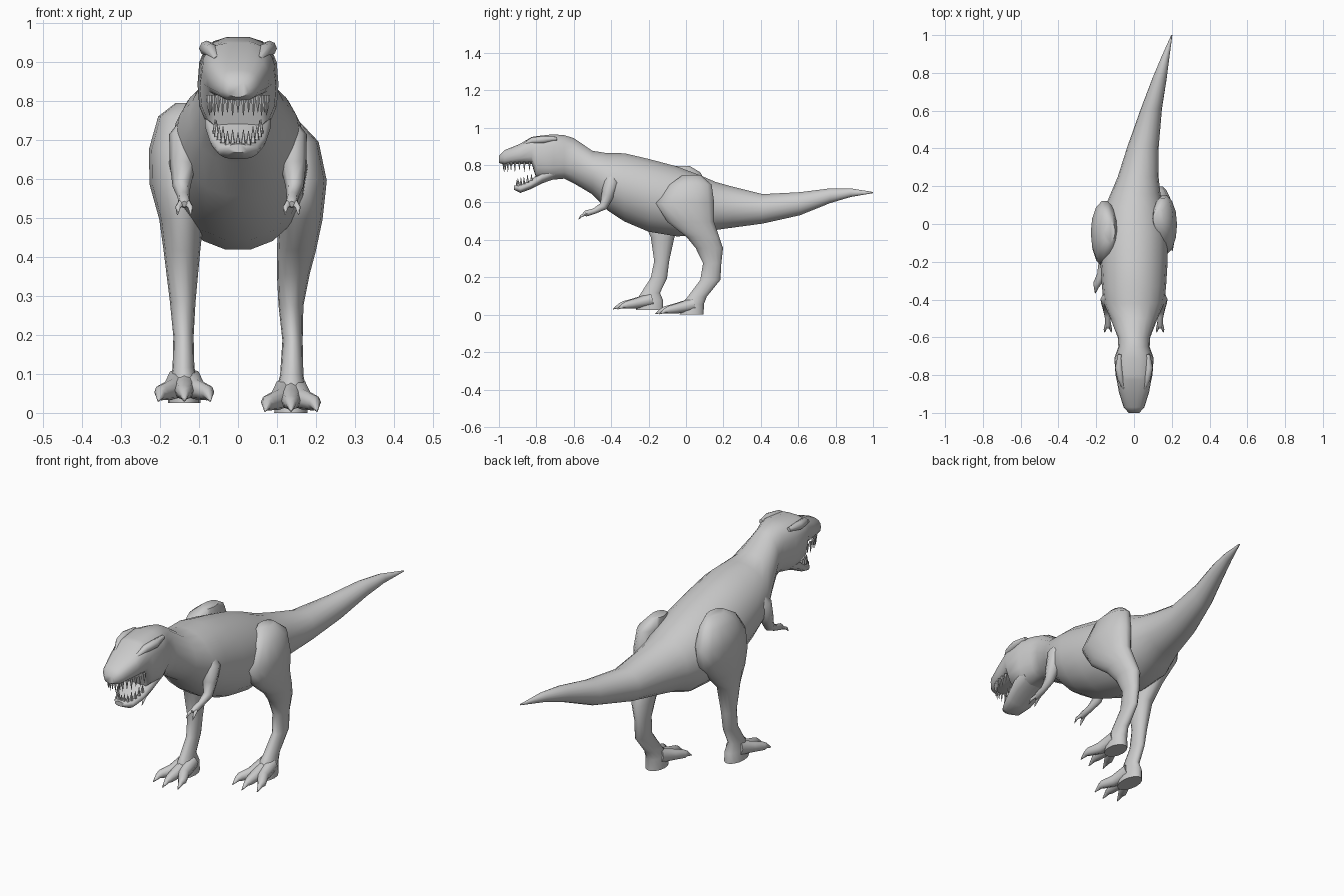
import bpy, bmesh, math
from mathutils import Vector, Matrix

if "Cube" in bpy.data.objects:
    bpy.data.objects.remove(bpy.data.objects["Cube"])


def finish(name, bm, angle=60):
    bmesh.ops.recalc_face_normals(bm, faces=bm.faces)
    me = bpy.data.meshes.new(name)
    bm.to_mesh(me)
    bm.free()
    ob = bpy.data.objects.new(name, me)
    bpy.context.collection.objects.link(ob)
    bpy.ops.object.select_all(action='DESELECT')
    ob.select_set(True)
    bpy.context.view_layer.objects.active = ob
    bpy.ops.object.shade_smooth_by_angle(angle=math.radians(angle))
    return ob


def loft(bm, rings):
    loops = [[bm.verts.new(p) for p in r] for r in rings]
    n = len(loops[0])
    for a, b in zip(loops, loops[1:]):
        for i in range(n):
            bm.faces.new((a[i], a[(i + 1) % n], b[(i + 1) % n], b[i]))
    bm.faces.new(loops[0])
    bm.faces.new(loops[-1])


def sgnpow(v, e):
    return math.copysign(abs(v) ** e, v)


def upright_ring(y, cx, top, bot, hw, e=2.0, n=18):
    """Cross-section facing along y, rounded-box exponent e."""
    out = []
    for i in range(n):
        t = 2 * math.pi * i / n
        out.append((cx + hw * sgnpow(math.cos(t), 2 / e), y,
                    (top + bot) / 2 + (top - bot) / 2 * sgnpow(math.sin(t), 2 / e)))
    return out


def flat_ring(x, y, z, rx, ry, n=14):
    return [(x + rx * math.cos(2 * math.pi * i / n), y + ry * math.sin(2 * math.pi * i / n), z)
            for i in range(n)]


def tube(bm, pts, n=8):
    ps = [Vector(p[:3]) for p in pts]
    rings = []
    for i, p in enumerate(ps):
        t = (ps[min(i + 1, len(ps) - 1)] - ps[max(i - 1, 0)]).normalized()
        up = t.cross(Vector((1, 0, 0))).normalized()
        side = up.cross(t)
        rings.append([p + pts[i][3] * (side * math.cos(2 * math.pi * k / n)
                                       + up * math.sin(2 * math.pi * k / n)) for k in range(n)])
    loft(bm, rings)


def tooth(bm, base, length, up):
    m = Matrix.Translation(Vector(base) + Vector((0, 0, up * length / 2)))
    if up < 0:
        m = m @ Matrix.Rotation(math.pi, 4, 'X')
    bmesh.ops.create_cone(bm, cap_ends=True, segments=5, radius1=0.0075, radius2=0.0008,
                          depth=length, matrix=m)


# Head, neck, trunk and curved tail in one loft: y, centre x, top, bottom, half width, squareness
body = [(-1.0, 0, .855, .815, .028, 2.2), (-.97, 0, .885, .805, .055, 2.5),
        (-.89, 0, .917, .81, .08, 2.6), (-.825, 0, .955, .81, .092, 2.8),
        (-.80, 0, .96, .73, .098, 2.8), (-.71, 0, .97, .725, .104, 2.8),
        (-.65, 0, .965, .73, .083, 2.4), (-.6, 0, .95, .705, .086, 2.1),
        (-.5, 0, .882, .645, .125, 2), (-.42, 0, .87, .56, .16, 2),
        (-.33, 0, .87, .5, .17, 2), (-.2, 0, .84, .445, .178, 2),
        (-.05, 0, .80, .42, .178, 2), (.08, 0, .75, .425, .158, 2),
        (.16, .008, .715, .455, .132, 2), (.25, .022, .69, .468, .108, 2),
        (.41, .048, .65, .49, .083, 2), (.61, .092, .66, .535, .056, 2),
        (.77, .135, .68, .6, .038, 2), (.88, .165, .68, .633, .022, 2),
        (1.0, .2, .66, .654, .003, 2)]
bm = bmesh.new()
loft(bm, [upright_ring(*b) for b in body])
finish("body", bm)

# Lower jaw
jaw = [(-.70, 0, .82, .73, .085, 2.4), (-.77, 0, .775, .705, .085, 2.4),
       (-.83, 0, .725, .675, .072, 2.4), (-.885, 0, .70, .655, .052, 2.3),
       (-.92, 0, .695, .672, .025, 2.2)]
bm = bmesh.new()
loft(bm, [upright_ring(*j, n=14) for j in jaw])
finish("lower_jaw", bm)

# Teeth along both jaw edges
bm = bmesh.new()
for i in range(17):
    a = math.radians(-84 + 168 * i / 16)
    tooth(bm, (.076 * math.sin(a), -.82 - .155 * math.cos(a), .82), .045 + .008 * (i % 2), -1)
for i in range(13):
    a = math.radians(-80 + 160 * i / 12)
    c = math.cos(a)
    tooth(bm, (.06 * math.sin(a), -.81 - .095 * c, .728 - .04 * c), .036 + .006 * (i % 2), 1)
finish("teeth", bm, 30)

# Brow ridges
bm = bmesh.new()
for s in (-1, 1):
    tube(bm, [(s * .055, -.87, .912, .008), (s * .07, -.82, .935, .018),
              (s * .08, -.76, .94, .02), (s * .075, -.69, .945, .01)])
finish("brow_ridges", bm)

# Arms with two claws each
for s, side in ((-1, "left"), (1, "right")):
    bm = bmesh.new()
    tube(bm, [(s * .115, -.39, .76, .025), (s * .135, -.40, .71, .043),
              (s * .142, -.42, .64, .033), (s * .145, -.44, .585, .023),
              (s * .14, -.49, .558, .015), (s * .138, -.535, .545, .016),
              (s * .138, -.55, .54, .008)])
    for dx in (-.016, .016):
        tube(bm, [(s * .138 + dx * .4, -.53, .545, .01), (s * .138 + dx, -.56, .532, .007),
                  (s * .138 + dx * 1.1, -.575, .512, .001)], 6)
    finish(side + "_arm", bm)

# Legs as stacked rings: x, y, z, radius x, radius y
left_leg = [(-.13, -.04, .80, .03, .06), (-.147, -.04, .765, .058, .12),
            (-.155, -.045, .68, .074, .17), (-.155, -.06, .59, .072, .17),
            (-.145, -.105, .5, .057, .125), (-.144, -.125, .42, .047, .065),
            (-.142, -.13, .29, .033, .041), (-.14, -.145, .2, .026, .045),
            (-.14, -.19, .12, .028, .052), (-.138, -.195, .08, .038, .075),
            (-.138, -.195, .03, .042, .075)]
right_leg = [(.13, .03, .75, .03, .05), (.152, .025, .7, .055, .115),
             (.16, -.005, .6, .068, .16), (.16, .025, .5, .057, .128),
             (.15, .09, .42, .05, .09), (.142, .125, .36, .042, .075),
             (.136, .14, .28, .032, .05), (.14, .13, .19, .026, .055),
             (.138, .06, .1, .03, .052), (.136, .035, .06, .04, .062),
             (.136, .03, .004, .043, .066)]
for name, rings in (("left_leg", left_leg), ("right_leg", right_leg)):
    bm = bmesh.new()
    loft(bm, [flat_ring(*r) for r in rings])
    # Three clawed toes
    fx, fy, fz = rings[-1][:3]
    for dx in (-.062, 0, .062):
        k = 1 if dx == 0 else .88
        tube(bm, [(fx + dx * .2, fy + .01, fz + .055, .035),
                  (fx + dx * .5, fy - .085 * k, fz + .034, .027),
                  (fx + dx * .95, fy - .14 * k, fz + .026, .02),
                  (fx + dx, fy - .16 * k, fz + .022, .013),
                  (fx + dx * 1.08, fy - .195 * k, fz + .004, .002)])
    finish(name, bm)

# Rest the lowest point exactly on the floor
low = min(v.co.z for o in bpy.data.objects for v in o.data.vertices)
for o in bpy.data.objects:
    o.location.z -= low
